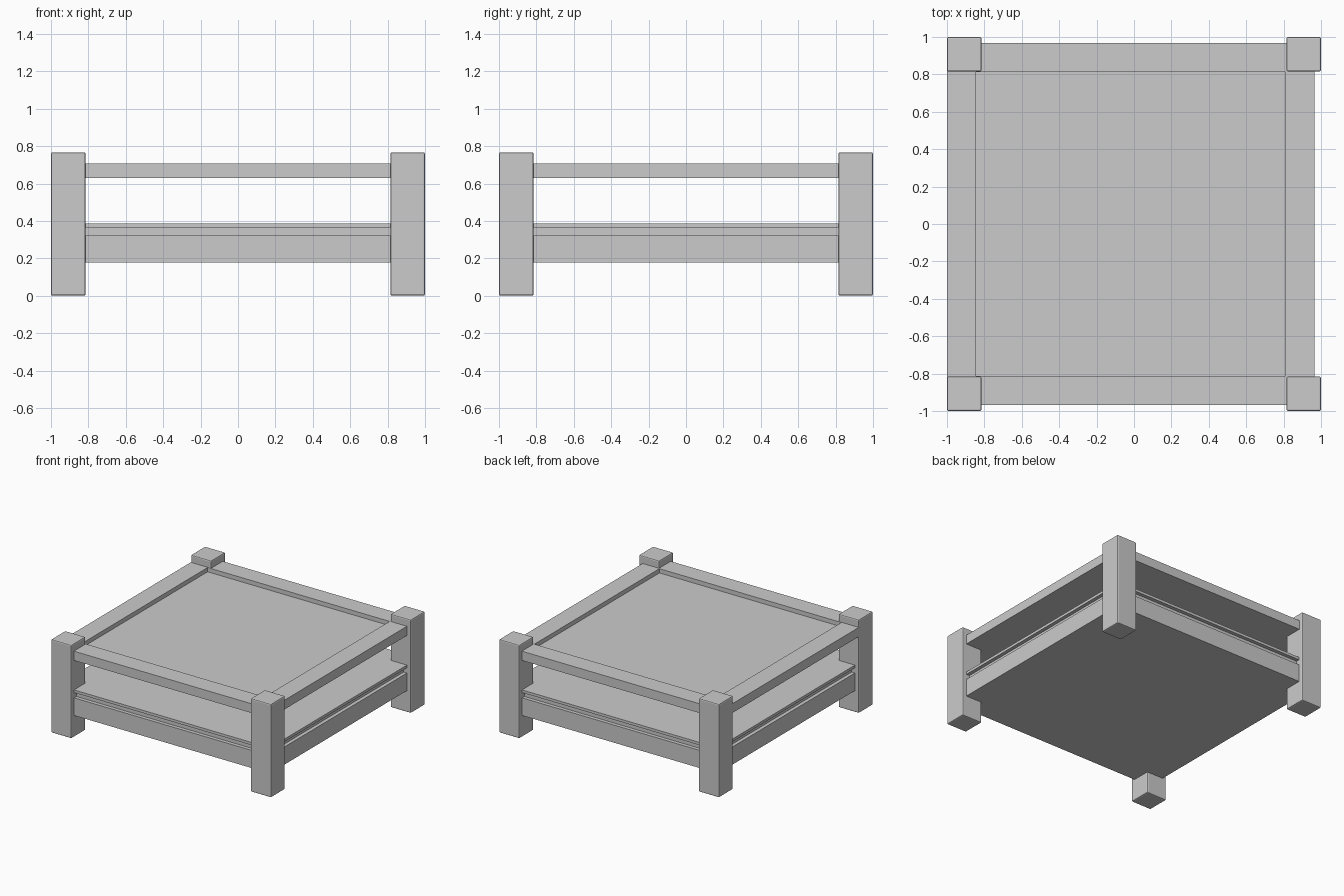
import bpy, bmesh

if "Cube" in bpy.data.objects:
    bpy.data.objects.remove(bpy.data.objects["Cube"])


def box(name, x0, x1, y0, y1, z0, z1):
    """Axis-aligned box given by its limits."""
    bm = bmesh.new()
    bmesh.ops.create_cube(bm, size=1)
    for v in bm.verts:
        v.co.x = x1 if v.co.x > 0 else x0
        v.co.y = y1 if v.co.y > 0 else y0
        v.co.z = z1 if v.co.z > 0 else z0
    mesh = bpy.data.meshes.new(name)
    bm.to_mesh(mesh)
    bm.free()
    ob = bpy.data.objects.new(name, mesh)
    bpy.context.collection.objects.link(ob)
    return ob


# Four square corner legs with softened edges
LEG = 0.185
for side, sx in (("left", -1), ("right", 1)):
    for end, sy in (("front", -1), ("back", 1)):
        xs = sorted((sx, sx * (1 - LEG)))
        ys = sorted((sy, sy * (1 - LEG)))
        leg = box(f"{end}_{side}_leg", *xs, *ys, 0, 0.767)
        bevel = leg.modifiers.new("soft_edges", 'BEVEL')
        bevel.width = 0.009
        bevel.segments = 2

# Table top with a sunken centre panel, flush with the legs on the left
top = box("table_top", -1.0, 0.965, -0.967, 0.967, 0.63, 0.706)
bm = bmesh.new()
bm.from_mesh(top.data)
bm.normal_update()
panel = max(bm.faces, key=lambda f: f.calc_center_median().z)
bmesh.ops.inset_region(bm, faces=[panel], thickness=0.22)
bmesh.ops.inset_region(bm, faces=[panel], thickness=0.0001)
bmesh.ops.translate(bm, verts=panel.verts, vec=(0, 0, -0.035))
bm.to_mesh(top.data)
bm.free()

# Lower tier: thick base, recessed spacer, thin shelf board
for name, half, z0, z1 in (("lower_base", 0.965, 0.177, 0.322),
                           ("shelf_spacer", 0.935, 0.322, 0.365),
                           ("shelf_board", 0.965, 0.365, 0.387)):
    box(name, -half, half, -half, half, z0, z1)
